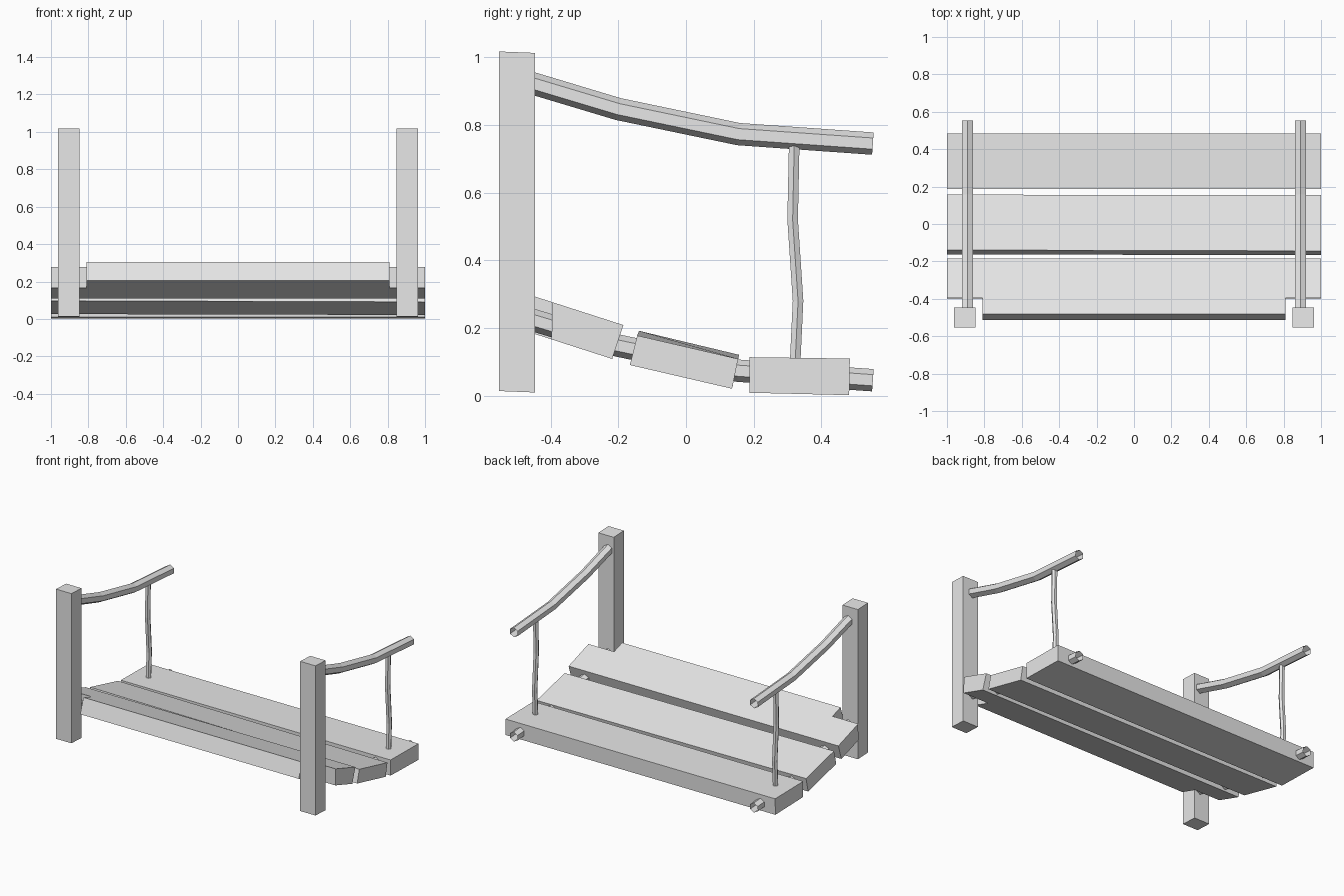
import bpy, bmesh, math
from mathutils import Vector

if "Cube" in bpy.data.objects:
    bpy.data.objects.remove(bpy.data.objects["Cube"], do_unlink=True)

grey = bpy.data.materials.new("light_grey")
grey.use_nodes = True
grey.diffuse_color = (0.8, 0.8, 0.8, 1)
grey.node_tree.nodes["Principled BSDF"].inputs["Base Color"].default_value = (0.8, 0.8, 0.8, 1)


def finish(name, bm):
    bmesh.ops.recalc_face_normals(bm, faces=bm.faces)
    mesh = bpy.data.meshes.new(name)
    bm.to_mesh(mesh)
    bm.free()
    mesh.materials.append(grey)
    obj = bpy.data.objects.new(name, mesh)
    bpy.context.collection.objects.link(obj)
    return obj


def loft(name, rings, capped=True):
    """Join matching rings of points with quads, optionally closing both ends."""
    bm = bmesh.new()
    loops = [[bm.verts.new(p) for p in ring] for ring in rings]
    n = len(loops[0])
    for a, b in zip(loops, loops[1:]):
        for i in range(n):
            j = (i + 1) % n
            bm.faces.new((a[i], a[j], b[j], b[i]))
    if capped:
        bm.faces.new(loops[0])
        bm.faces.new(loops[-1])
    return finish(name, bm)


def rope(name, x, path, radius, turn=0):
    """Open six-sided tube along a (y, z) path in the plane at x."""
    pts = [Vector((x, y, z)) for y, z in path]
    side = Vector((1, 0, 0))
    rings = []
    for i, p in enumerate(pts):
        along = (pts[min(i + 1, len(pts) - 1)] - pts[max(i - 1, 0)]).normalized()
        up = along.cross(side)
        angles = [turn + k * math.pi / 3 for k in range(6)]
        rings.append([p + radius * (up * math.cos(a) + side * math.sin(a)) for a in angles])
    return loft(name, rings, capped=False)


def plank(name, left, right):
    """Board between two (y, z) end profiles."""
    return loft(name, [[(x, y, z) for y, z in prof] for x, prof in ((-1, left), (1, right))])


# Notched front plank: plan outline on sloping top and bottom surfaces
SLOPE = -0.322


def notched_ring(front, notch, back, y0, z0):
    outline = [(-0.81, front), (0.81, front), (0.81, notch), (1, notch),
               (1, back), (-1, back), (-1, notch), (-0.81, notch)]
    return [(x, y, z0 + SLOPE * (y - y0)) for x, y in outline]


loft("front_plank", [notched_ring(-0.48, -0.395, -0.185, -0.185, 0.209),
                     notched_ring(-0.514, -0.397, -0.218, -0.218, 0.109)])

# Middle and back planks, the middle one slightly twisted
plank("middle_plank",
      [(-0.139, 0.192), (0.157, 0.121), (0.135, 0.026), (-0.163, 0.097)],
      [(-0.144, 0.178), (0.154, 0.109), (0.136, 0.021), (-0.166, 0.091)])
back_profile = [(0.187, 0.114), (0.484, 0.110), (0.482, 0.002), (0.188, 0.009)]
plank("back_plank", back_profile, back_profile)

# Posts, handrail ropes, deck ropes and hanger ropes on both sides
sag = [(-0.5, 0.937), (-0.2, 0.847), (0.155, 0.773), (0.552, 0.745)]
hanger = [(0.32, 0.76), (0.315, 0.52), (0.331, 0.28), (0.322, 0.09)]
for label, s in (("left", 1), ("right", -1)):
    corners = [(0.848, -0.553), (0.962, -0.553), (0.962, -0.446), (0.848, -0.446)]
    tilt = lambda y, z: z - 0.04 * (y + 0.5)
    loft(label + "_post", [[(s * x, y, tilt(y, z)) for x, y in corners]
                           for z in (0.012, 1.015)])
    rope(label + "_handrail_rope", s * 0.89, sag, 0.033)
    rope(label + "_deck_rope", s * 0.89, [(y, z - 0.699) for y, z in sag], 0.033)
    rope(label + "_hanger_rope", s * 0.89, hanger, 0.018, math.pi / 6)
